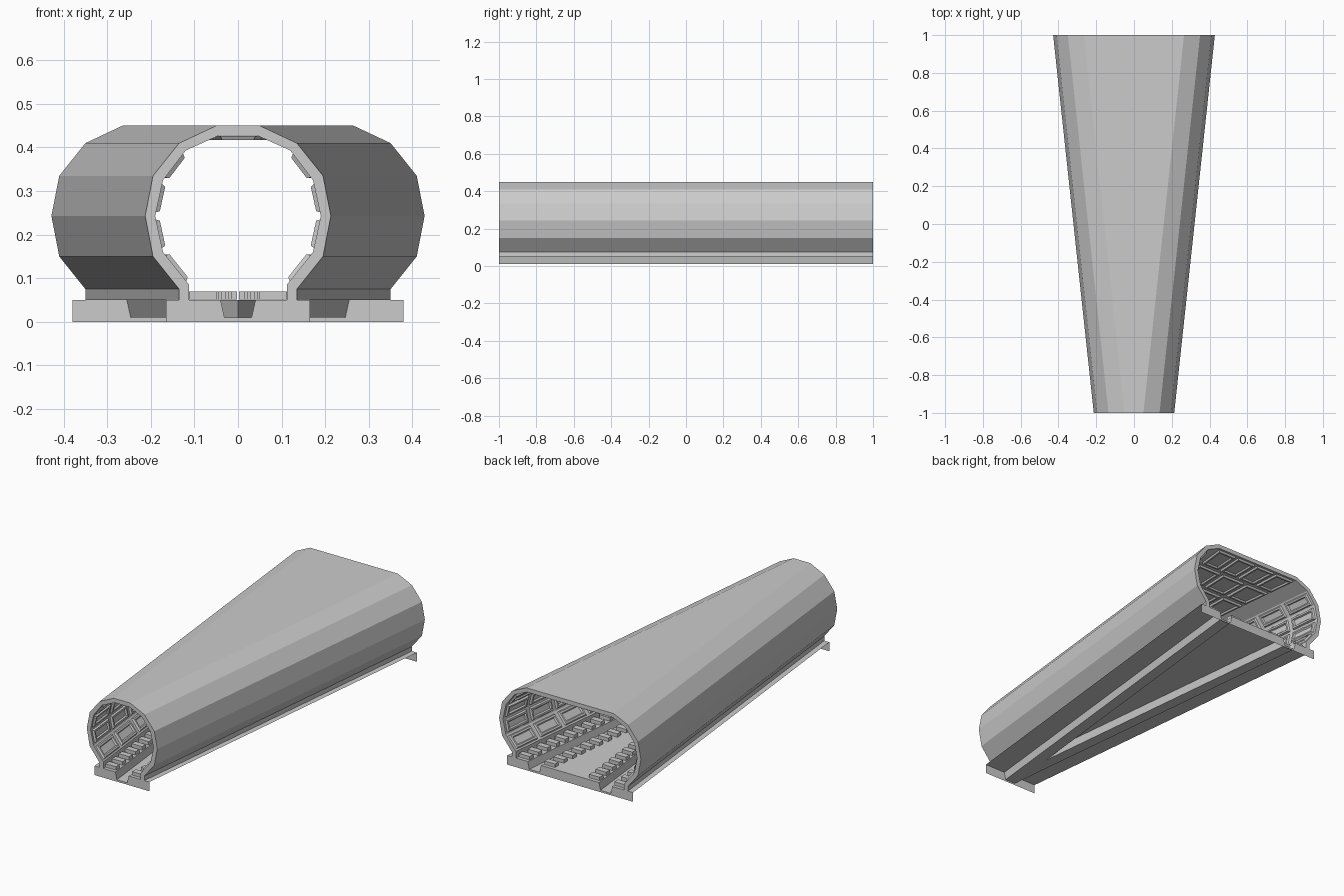
import bpy, bmesh
from mathutils import Vector as V

if "Cube" in bpy.data.objects:
    bpy.data.objects.remove(bpy.data.objects["Cube"])

SHIFT = 0.215          # sideways drift of each half from front to back
OUTER = [(.135, .05), (.135, .075), (.195, .15), (.213, .243), (.195, .335), (.135, .41), (.05, .45)]
INNER = [(.112, .05), (.112, .085), (.172, .16), (.19, .243), (.172, .325), (.12, .393), (.045, .427)]


def drift(y):
    return SHIFT * (y + 1) / 2


def make(name, polys, fix=True):
    """Object from a list of polygons (lists of points)."""
    bm = bmesh.new()
    for p in polys:
        bm.faces.new([bm.verts.new(q) for q in p])
    bmesh.ops.remove_doubles(bm, verts=bm.verts, dist=1e-5)
    if fix:
        bmesh.ops.recalc_face_normals(bm, faces=bm.faces)
    me = bpy.data.meshes.new(name)
    bm.to_mesh(me)
    bm.free()
    ob = bpy.data.objects.new(name, me)
    bpy.context.collection.objects.link(ob)
    return ob


def mirrored(polys):
    return polys + [[(-x, y, z) for x, y, z in reversed(p)] for p in polys]


# Flaring tunnel shell with end rings
def section(profile, y):
    right = [(x + drift(y), y, z) for x, z in profile]
    return right + [(-x, yy, z) for x, yy, z in reversed(right)]


of, ob_, nf, nb = section(OUTER, -1), section(OUTER, 1), section(INNER, -1), section(INNER, 1)
shell = []
for i in range(len(of) - 1):
    j = i + 1
    shell += [[of[i], of[j], ob_[j], ob_[i]], [nf[i], nb[i], nb[j], nf[j]],
              [of[i], nf[i], nf[j], of[j]], [ob_[i], ob_[j], nb[j], nb[i]]]
for k in (0, -1):
    shell.append([of[k], ob_[k], nb[k], nf[k]])
make("tunnel_shell", shell)

# Floor deck with two diverging trenches (right half, then mirrored)
E, T, B, S = .165, .04, .031, SHIFT
y_top, y_bot = -1 + 2 * T / S, -1 + 2 * B / S
deck = [
    [(T, -1, .05), (E, -1, .05), (E + S, 1, .05), (T + S, 1, .05)],
    [(B, -1, .01), (T, -1, .05), (T + S, 1, .05), (B + S, 1, .01)],
    [(0, -1, .01), (B, -1, .01), (B + S, 1, .01), (S - B, 1, .01), (0, y_bot, .01)],
    [(0, y_bot, .01), (S - B, 1, .01), (S - T, 1, .05), (0, y_top, .05)],
    [(0, y_top, .05), (S - T, 1, .05), (0, 1, .05)],
]
make("floor_deck", mirrored(deck), False)

# End plates below the deck
front = [[(0, -1, 0), (E, -1, 0), (E, -1, .05), (T, -1, .05), (B, -1, .01), (0, -1, .01)]]
back = [[(0, 1, 0), (0, 1, .05), (S - T, 1, .05), (S - B, 1, .01), (S + B, 1, .01),
         (S + T, 1, .05), (S + E, 1, .05), (S + E, 1, 0)]]
make("front_end_plate", mirrored(front), False)
make("back_end_plate", mirrored(back), False)


# Sleeper blocks on both sides of each trench
def box(x0, x1, y0, y1, z0, z1):
    a = [(x0, y0), (x1, y0), (x1, y1), (x0, y1)]
    polys = [[(x, y, z1) for x, y in a], [(x, y, z0) for x, y in reversed(a)]]
    for i in range(4):
        p, q = a[i], a[(i + 1) % 4]
        polys.append([(*p, z0), (*q, z0), (*q, z1), (*p, z1)])
    return polys


blocks = []
N = 30
for k in range(N):
    y = -1 + (k + .5) * 2 / N
    c = drift(y)
    blocks += box(c + .045, c + .108, y - .016, y + .016, .051, .07)
    lo, hi = max(.002, c - .108), c - .045
    if hi - lo > .01:
        blocks += box(lo, hi, y - .016, y + .016, .051, .07)
make("sleeper_blocks", mirrored(blocks))


# Raised coffer frames lining the inner walls and ceiling
def frame(corners, h=.01):
    p = [V(c) for c in corners]
    mid = sum(p, V()) / 4
    n = (p[1] - p[0]).cross(p[3] - p[0]).normalized()
    if n.dot(V((0, mid.y, .24)) - mid) < 0:
        n = -n
    u, v = (p[1] - p[0]).normalized(), (p[3] - p[0]).normalized()

    def ring(d, up):
        sg = [(1, 1), (-1, 1), (-1, -1), (1, -1)]
        return [tuple(q + u * d * a + v * d * b + n * up) for q, (a, b) in zip(p, sg)]
    rings = [ring(0, .0005), ring(.005, h), ring(.014, h), ring(.019, .002)]
    polys = [rings[3]]
    for r, s in zip(rings, rings[1:]):
        polys += [[r[i], r[(i + 1) % 4], s[(i + 1) % 4], s[i]] for i in range(4)]
    if (p[1] - p[0]).cross(p[3] - p[0]).dot(n) < 0:
        polys = [list(reversed(f)) for f in polys]
    return polys


walls, ceiling = [], []
ROWS = 11
for k in range(ROWS):
    y0 = -1 + k * 2 / ROWS + .012
    y1 = y0 + 2 / ROWS - .024
    for (xa, za), (xb, zb) in zip(INNER[1:5], INNER[2:6]):
        def at(t, y):
            return (xa + (xb - xa) * t + drift(y), y, za + (zb - za) * t)
        walls += frame([at(.1, y0), at(.1, y1), at(.9, y1), at(.9, y0)])
    # ceiling columns multiply as the tunnel widens
    w0, w1 = .045 + drift(y0), .045 + drift(y1)
    n = max(1, round(2 * w0 / .13))
    for i in range(n):
        a, b = -1 + 2 * (i + .06) / n, -1 + 2 * (i + .94) / n
        ceiling += frame([(a * w0, y0, .427), (a * w1, y1, .427), (b * w1, y1, .427), (b * w0, y0, .427)])
make("wall_panels", mirrored(walls), False)
make("ceiling_panels", ceiling, False)
